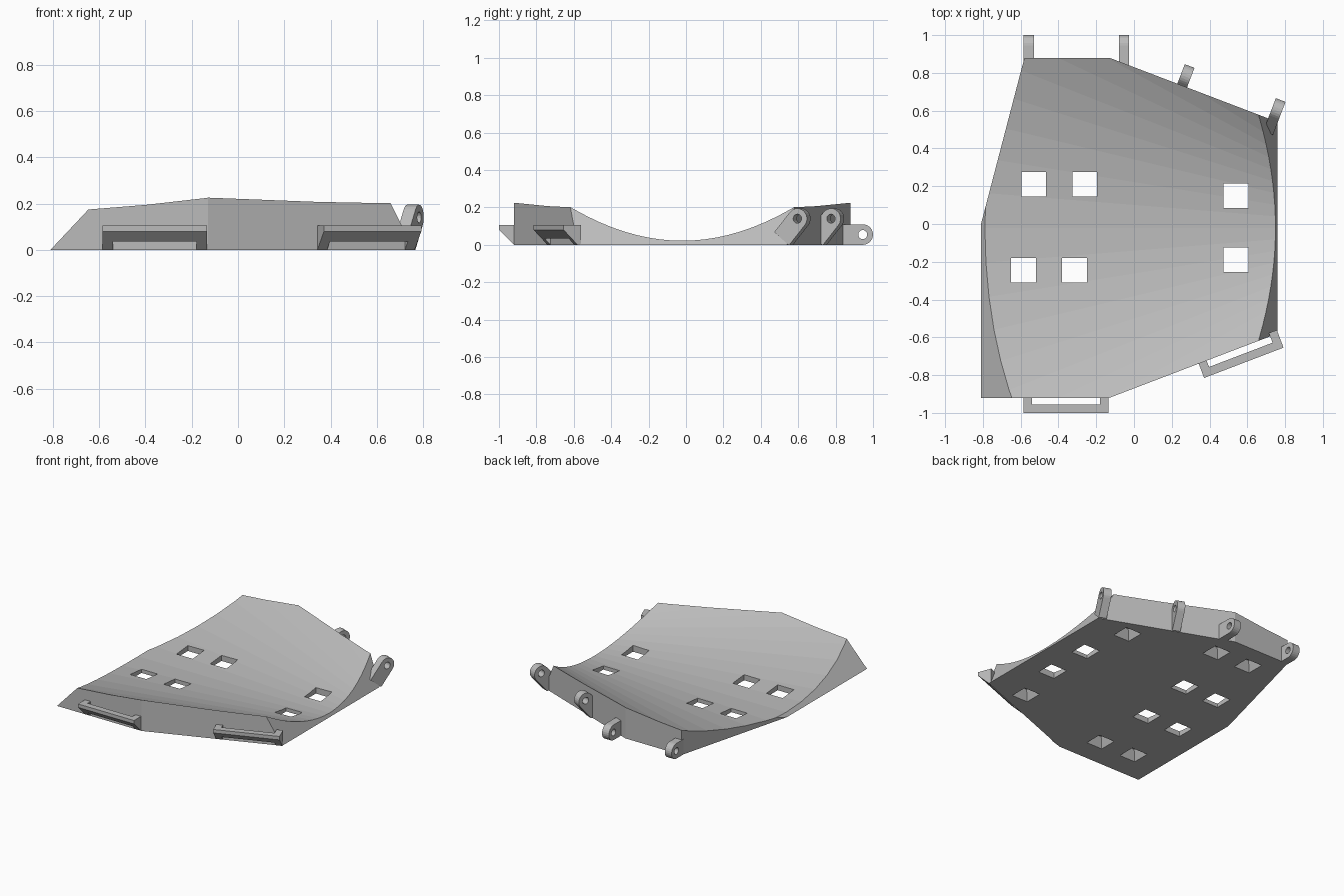
import bpy, bmesh, math
from mathutils import Matrix, Vector

if "Cube" in bpy.data.objects:
    bpy.data.objects.remove(bpy.data.objects["Cube"])

grey = bpy.data.materials.new("plain grey")
grey.use_nodes = True
GREY = (0.5, 0.5, 0.5, 1)
grey.diffuse_color = GREY
grey.node_tree.nodes["Principled BSDF"].inputs["Base Color"].default_value = GREY


def loft(bm, lower, upper):
    """Closed solid between two matching rings of points."""
    a = [bm.verts.new(p) for p in lower]
    b = [bm.verts.new(p) for p in upper]
    n = len(a)
    bm.faces.new(a[::-1])
    bm.faces.new(b)
    for i in range(n):
        j = (i + 1) % n
        bm.faces.new((a[i], a[j], b[j], b[i]))


def make(name, bm, matrix=None):
    bmesh.ops.recalc_face_normals(bm, faces=bm.faces)
    mesh = bpy.data.meshes.new(name)
    bm.to_mesh(mesh)
    bm.free()
    mesh.materials.append(grey)
    ob = bpy.data.objects.new(name, mesh)
    bpy.context.collection.objects.link(ob)
    if matrix:
        ob.matrix_world = matrix
    return ob


def cut(ob, cutter):
    """Subtract the cutter from the object, then discard the cutter."""
    cutter.hide_render = True
    mod = ob.modifiers.new("cut", "BOOLEAN")
    mod.operation, mod.solver, mod.object = "DIFFERENCE", "EXACT", cutter
    bpy.context.view_layer.objects.active = ob
    bpy.ops.object.modifier_apply(modifier=mod.name)
    bpy.data.objects.remove(cutter)


def square(x, y, z, half):
    return [(x + i * half, y + j * half, z)
            for i, j in ((-1, -1), (1, -1), (1, 1), (-1, 1))]


def prism_x(bm, profile, x0, x1):
    loft(bm, [(x0, y, z) for y, z in profile], [(x1, y, z) for y, z in profile])


# Plate block with two sloping ends
outline = [(-0.81, 0), (-0.81, -0.92), (-0.13, -0.92), (0.76, -0.58),
           (0.76, 0.54), (-0.13, 0.88), (-0.58, 0.88)]
bm = bmesh.new()
loft(bm, [(x, y, 0) for x, y in outline], [(x, y, 0.3) for x, y in outline])
for point, normal in (((-0.81, 0, 0), (-1, 0, 0.94)), ((0.76, 0, 0), (1, 0, 0.5))):
    result = bmesh.ops.bisect_plane(bm, geom=bm.verts[:] + bm.edges[:] + bm.faces[:],
                                    plane_co=point, plane_no=normal, clear_outer=True)
    edges = [e for e in result["geom_cut"] if isinstance(e, bmesh.types.BMEdge)]
    bmesh.ops.holes_fill(bm, edges=[e for e in bm.edges if e.is_boundary])
plate = make("curved_plate", bm)

# Conical hollow scooped from the top
bm = bmesh.new()
rings = []
for x in (-1, 1):
    r = 1.93 - 1.28 * x
    rings.append([(x, -0.02 + r * math.sin(t), 0.022 + r - r * math.cos(t))
                  for t in (2 * math.pi * i / 100 for i in range(100))])
loft(bm, *rings)
cut(plate, make("hollow_cutter", bm))

# Square through holes and tapered blind pockets underneath
bm = bmesh.new()
for x, y in ((-0.53, 0.21), (-0.26, 0.21), (-0.585, -0.245),
             (-0.315, -0.245), (0.54, 0.15), (0.54, -0.19)):
    loft(bm, square(x, y, -0.1, 0.065), square(x, y, 0.25, 0.065))
for x, y in ((0.475, 0.5), (0.475, -0.54), (-0.13, 0.69),
             (-0.4, 0.69), (-0.3, -0.7), (-0.575, -0.69)):
    loft(bm, square(x, y, -0.01, 0.068), square(x, y, 0.07, 0.035))
cut(plate, make("hole_cutter", bm))

# Two U-shaped grab handles on the front walls
HANDLE = [(0.02, 0.105), (-0.08, 0.105), (-0.08, 0.08), (0, 0), (0.02, 0)]
BAR = [(-0.035, 0.105), (-0.08, 0.105), (-0.08, 0.08), (-0.035, 0.035)]
WALL = math.atan2(0.34, 0.89)
for name, x, y, angle in (("front_handle", -0.36, -0.92, 0),
                          ("angled_handle", 0.553, -0.66, WALL)):
    bm = bmesh.new()
    prism_x(bm, HANDLE, -0.225, -0.18)
    prism_x(bm, BAR, -0.18, 0.18)
    prism_x(bm, HANDLE, 0.18, 0.225)
    make(name, bm, Matrix.Translation((x, y, 0)) @ Matrix.Rotation(angle, 4, "Z"))


# Rounded lugs with pin holes along the back walls
def lug(name, x, y, z, angle, tilt, length):
    r, half = 0.055, 0.0275
    arc = [(r * math.sin(t), r * math.cos(t))
           for t in (math.pi * i / 12 for i in range(13))]
    bm = bmesh.new()
    prism_x(bm, [(-length, r)] + arc + [(-length, -r)], -half, half)
    matrix = (Matrix.Translation((x, y, z)) @ Matrix.Rotation(angle, 4, "Z")
              @ Matrix.Rotation(tilt, 4, "X"))
    ob = make(name, bm, matrix)
    bm = bmesh.new()
    prism_x(bm, [(0.024 * math.cos(t), 0.024 * math.sin(t))
                 for t in (2 * math.pi * i / 20 for i in range(20))], -0.1, 0.1)
    cut(ob, make("pin_cutter", bm, matrix))
    # Trim anything below the floor
    bm = bmesh.new()
    bm.from_mesh(ob.data)
    inv = matrix.inverted()
    bmesh.ops.bisect_plane(bm, geom=bm.verts[:] + bm.edges[:] + bm.faces[:],
                           plane_co=inv @ Vector((0, 0, 0)),
                           plane_no=inv.to_3x3() @ Vector((0, 0, -1)), clear_outer=True)
    bmesh.ops.holes_fill(bm, edges=[e for e in bm.edges if e.is_boundary])
    bm.to_mesh(ob.data)
    bm.free()


lug("back_lug_right", -0.557, 0.945, 0.055, 0, 0, 0.08)
lug("back_lug_centre", -0.053, 0.945, 0.055, 0, 0, 0.13)
lug("angled_lug_inner", 0.275, 0.785, 0.14, -WALL, math.radians(50), 0.14)
lug("angled_lug_outer", 0.757, 0.605, 0.14, -WALL, math.radians(50), 0.14)
